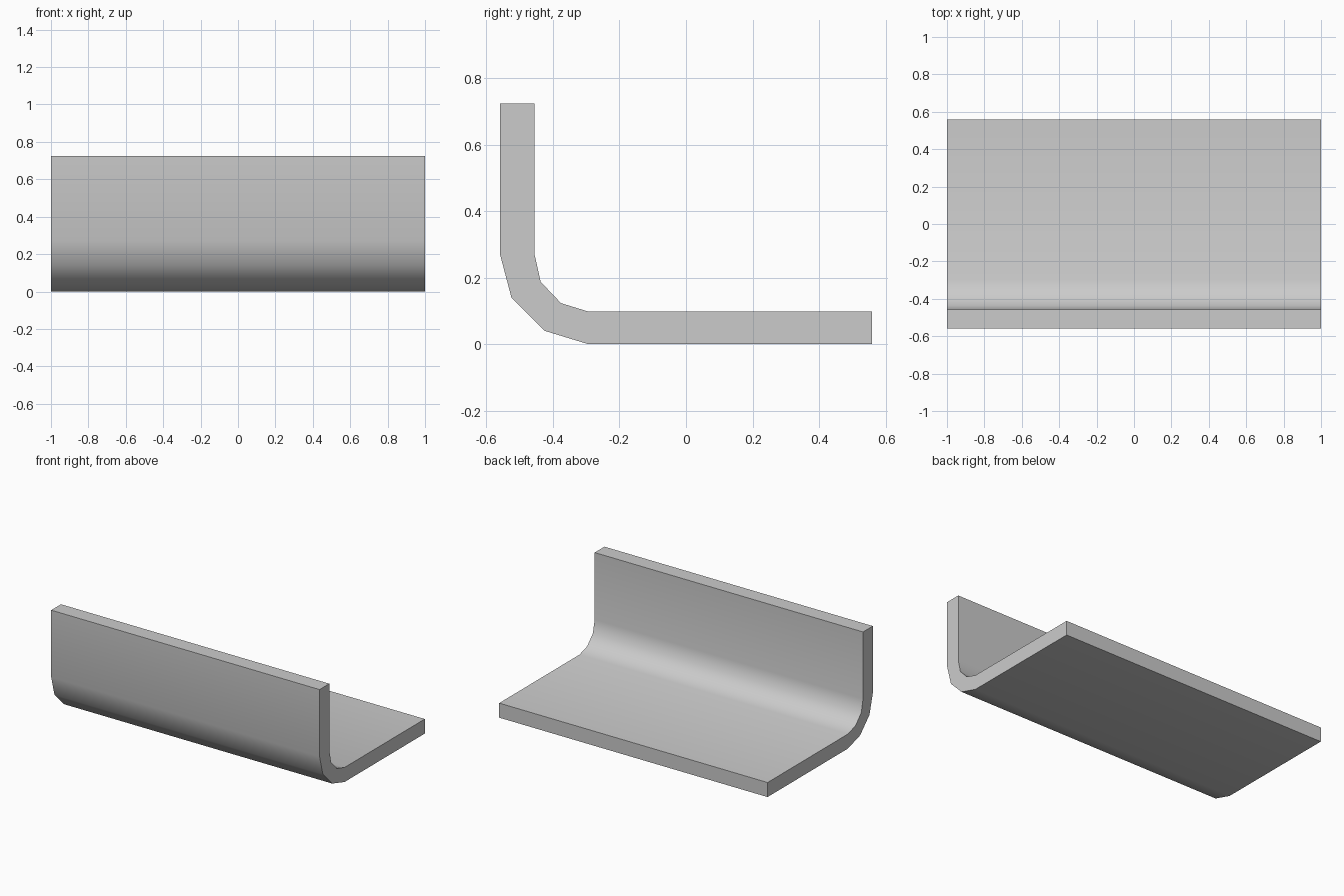
import bpy
import bmesh
import math

cube = bpy.data.objects.get("Cube")
if cube:
    bpy.data.objects.remove(cube, do_unlink=True)

# Plain grey material
grey = bpy.data.materials.new("plain_grey")
grey.use_nodes = True
colour = (0.6, 0.6, 0.6, 1)
grey.diffuse_color = colour
grey.node_tree.nodes["Principled BSDF"].inputs["Base Color"].default_value = colour

# Side profile (y, z): outer skin downwards, then inner skin back up
outer = [(-0.56, 0.724), (-0.56, 0.272), (-0.525, 0.14), (-0.426, 0.04),
         (-0.295, 0.0), (0.56, 0.0)]
inner = [(0.56, 0.098), (-0.295, 0.098), (-0.376, 0.123), (-0.437, 0.187),
         (-0.456, 0.272), (-0.456, 0.724)]

# Bent plate: profile extruded along x
bm = bmesh.new()
end = bm.faces.new([bm.verts.new((-1, y, z)) for y, z in outer + inner])
swept = bmesh.ops.extrude_face_region(bm, geom=[end], use_keep_orig=True)
verts = [v for v in swept["geom"] if isinstance(v, bmesh.types.BMVert)]
bmesh.ops.translate(bm, verts=verts, vec=(2, 0, 0))
bmesh.ops.recalc_face_normals(bm, faces=bm.faces)
mesh = bpy.data.meshes.new("bent_plate")
bm.to_mesh(mesh)
bm.free()
mesh.materials.append(grey)
plate = bpy.data.objects.new("bent_plate", mesh)
bpy.context.collection.objects.link(plate)

# Smooth bend, sharp rims
bpy.ops.object.select_all(action="DESELECT")
plate.select_set(True)
bpy.context.view_layer.objects.active = plate
bpy.ops.object.shade_smooth_by_angle(angle=math.radians(40))
